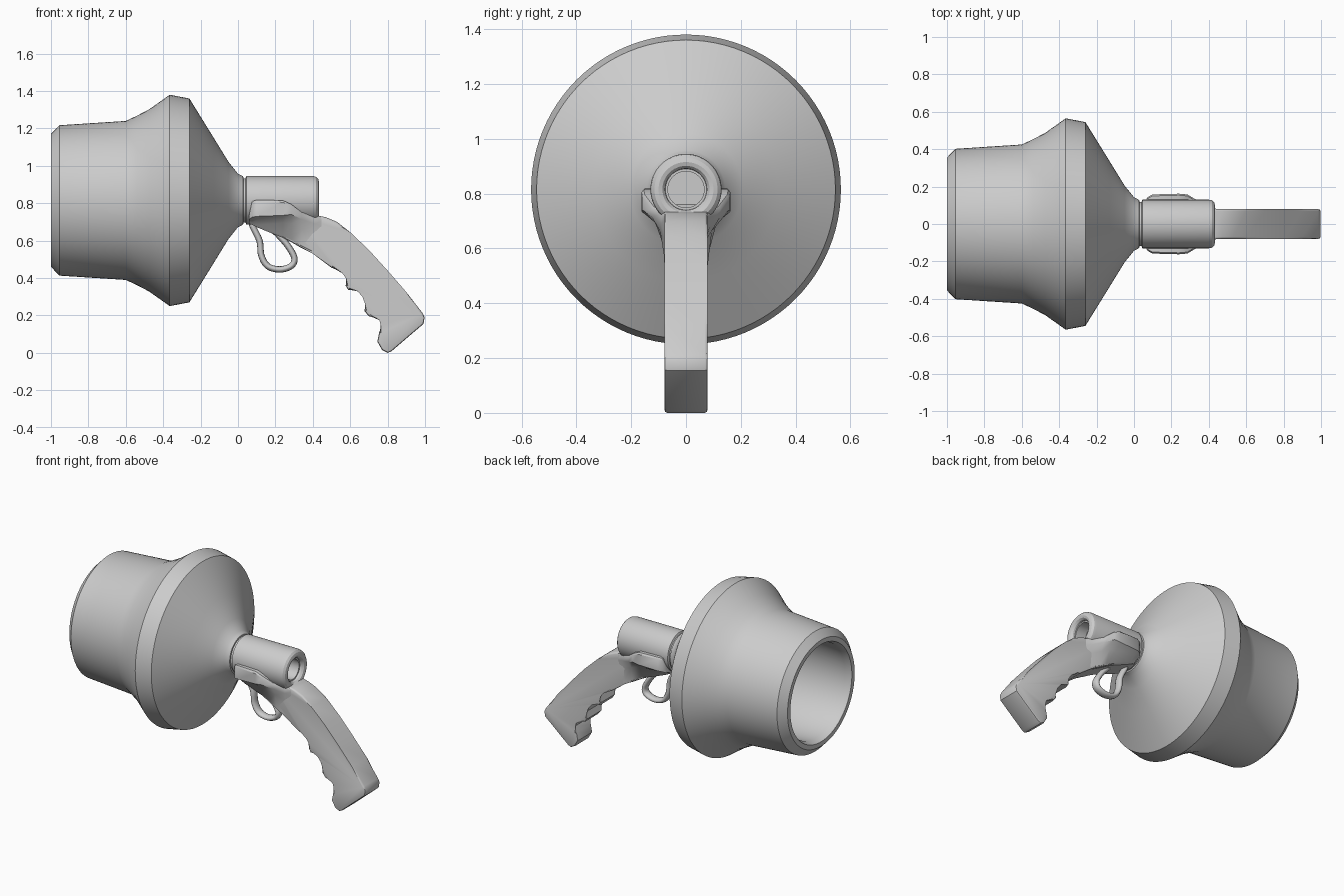
import bpy, bmesh, math
from mathutils import Vector

if "Cube" in bpy.data.objects:
    bpy.data.objects.remove(bpy.data.objects["Cube"])

AXIS_Z = 0.815


def finish(name, bm, angle=30):
    bmesh.ops.recalc_face_normals(bm, faces=bm.faces[:])
    me = bpy.data.meshes.new(name)
    bm.to_mesh(me)
    bm.free()
    ob = bpy.data.objects.new(name, me)
    bpy.context.collection.objects.link(ob)
    bpy.ops.object.select_all(action='DESELECT')
    ob.select_set(True)
    bpy.context.view_layer.objects.active = ob
    bpy.ops.object.shade_smooth_by_angle(angle=math.radians(angle))
    return ob


def bridge(bm, rings, closed=False):
    pairs = list(zip(rings, rings[1:] + rings[:1])) if closed else list(zip(rings, rings[1:]))
    for a, b in pairs:
        n = len(a)
        for i in range(n):
            bm.faces.new((a[i], a[(i + 1) % n], b[(i + 1) % n], b[i]))
    if not closed:
        bm.faces.new(rings[0])
        bm.faces.new(rings[-1])


def lathe(name, profile, seg=96):
    """Revolve (x, radius) points about the barrel axis."""
    bm = bmesh.new()
    rings = []
    for x, r in profile:
        rings.append([bm.verts.new((x, r * math.cos(2 * math.pi * i / seg),
                                    AXIS_Z + r * math.sin(2 * math.pi * i / seg)))
                      for i in range(seg)])
    bridge(bm, rings)
    return finish(name, bm)


def spline(pts, steps, closed=True):
    """Catmull-Rom through closed points."""
    out, n = [], len(pts)
    for i in range(n):
        p0, p1, p2, p3 = (Vector(pts[(i + k) % n]) for k in (-1, 0, 1, 2))
        for s in range(steps):
            t = s / steps
            out.append(0.5 * (2 * p1 + (p2 - p0) * t + (2 * p0 - 5 * p1 + 4 * p2 - p3) * t * t
                              + (3 * p1 - p0 - 3 * p2 + p3) * t ** 3))
    return out


# Hollow flared bell: inner wall, rim, outer wall, cone, neck flange
lathe("bell", [(-0.03, 0.02), (-0.04, 0.08), (-0.28, 0.31), (-0.45, 0.34), (-0.62, 0.335),
               (-0.96, 0.31), (-1.0, 0.325), (-1.0, 0.355), (-0.955, 0.402),
               (-0.6, 0.425), (-0.54, 0.453), (-0.475, 0.487), (-0.365, 0.565),
               (-0.26, 0.545), (-0.13, 0.335), (-0.05, 0.205), (0.0, 0.143),
               (0.018, 0.134), (0.028, 0.128), (0.03, 0.05)])

# Barrel with rounded, recessed rear end
lathe("barrel", [(0.02, 0.05), (0.02, 0.118), (0.04, 0.118), (0.045, 0.13), (0.40, 0.13),
                 (0.418, 0.126), (0.429, 0.115), (0.433, 0.10), (0.429, 0.086),
                 (0.418, 0.077), (0.405, 0.075), (0.405, 0.066), (0.33, 0.066),
                 (0.33, 0.01)], 64)

# Curved grip with finger notches
outline = [(0.10, 0.74), (0.30, 0.74), (0.42, 0.735), (0.47, 0.725), (0.53, 0.70), (0.60, 0.645),
           (0.70, 0.55), (0.80, 0.44), (0.90, 0.325), (0.985, 0.215), (0.998, 0.19),
           (0.992, 0.155), (0.82, 0.008), (0.80, 0.0), (0.77, 0.016), (0.745, 0.06),
           (0.755, 0.11), (0.775, 0.145), (0.765, 0.185), (0.70, 0.195), (0.675, 0.225),
           (0.69, 0.265), (0.675, 0.305), (0.645, 0.34), (0.59, 0.335), (0.575, 0.36),
           (0.59, 0.40), (0.565, 0.435), (0.50, 0.455), (0.40, 0.53), (0.30, 0.60), (0.10, 0.69)]
bm = bmesh.new()
sides = [[bm.verts.new((x, y, z)) for x, z in outline] for y in (-0.079, 0.079)]
bridge(bm, sides)
rim = [e for e in bm.edges if abs(e.verts[0].co.y - e.verts[1].co.y) < 1e-6]
bmesh.ops.bevel(bm, geom=rim, offset=0.011, segments=2, profile=0.5, affect='EDGES',
                clamp_overlap=True)
finish("grip", bm, 35)

# Cradle lofted from the wide barrel clamp into the grip:
# x, top z, upper half width, shoulder z, bottom z, bottom half width
sections = [(0.06, 0.74, 0.125, 0.715, 0.69, 0.085), (0.075, 0.81, 0.145, 0.725, 0.685, 0.09),
            (0.10, 0.818, 0.158, 0.73, 0.672, 0.09), (0.24, 0.815, 0.162, 0.735, 0.615, 0.082),
            (0.285, 0.795, 0.158, 0.74, 0.592, 0.08), (0.34, 0.752, 0.125, 0.715, 0.56, 0.08),
            (0.41, 0.737, 0.09, 0.69, 0.525, 0.079), (0.47, 0.722, 0.072, 0.67, 0.49, 0.076)]
bm = bmesh.new()
rings = []
for x, zt, w, zm, zb, wb in sections:
    half = [(w - 0.008, zt), (w, zt - 0.01), (w, zm), ((w + wb) / 2 - 0.008, (zm * 2 + zb) / 3),
            (wb, zb + 0.012), (wb - 0.012, zb)]
    loop = half + [(-y, z) for y, z in reversed(half)]
    rings.append([bm.verts.new((x, y, z)) for y, z in loop])
bridge(bm, rings)
finish("cradle", bm, 35)

# Teardrop trigger guard: oval section swept round a closed loop
path = spline([(0.075, 0.70), (0.115, 0.60), (0.125, 0.52), (0.16, 0.463), (0.225, 0.446),
               (0.285, 0.465), (0.302, 0.505), (0.275, 0.56), (0.235, 0.61), (0.18, 0.66)], 5)
bm = bmesh.new()
rings = []
for i, p in enumerate(path):
    t = (path[(i + 1) % len(path)] - path[i - 1]).normalized()
    n = Vector((-t.y, t.x))
    ring = []
    for k in range(12):
        a = 2 * math.pi * k / 12
        q = p + n * 0.017 * math.cos(a)
        ring.append(bm.verts.new((q.x, 0.028 * math.sin(a), q.y)))
    rings.append(ring)
bridge(bm, rings, closed=True)
finish("trigger_guard", bm, 60)
